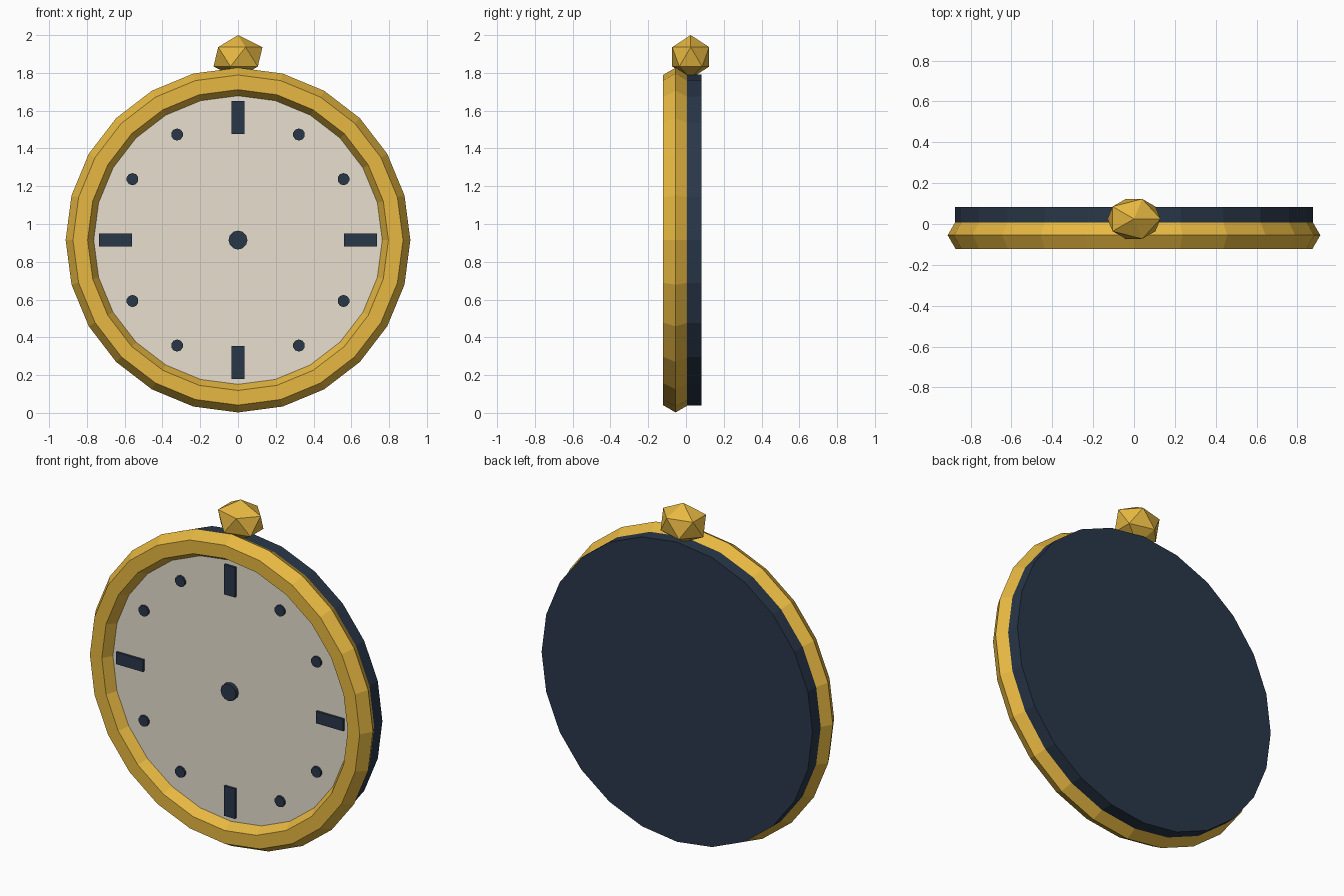
import bpy
from math import sin, cos, pi, radians
from mathutils import Matrix, Vector

CZ = 0.915      # height of the dial centre
DIAL_Y = -0.066  # front surface of the dial

if "Cube" in bpy.data.objects:
    bpy.data.objects.remove(bpy.data.objects["Cube"], do_unlink=True)


def material(name, rgb):
    linear = [((c / 255 + 0.055) / 1.055) ** 2.4 for c in rgb] + [1.0]
    mat = bpy.data.materials.new(name)
    mat.use_nodes = True
    mat.diffuse_color = linear
    mat.node_tree.nodes["Principled BSDF"].inputs["Base Color"].default_value = linear
    return mat


gold = material("gold", (232, 185, 66))
navy = material("navy", (41, 55, 73))
cream = material("cream", (232, 224, 208))


def finish(name, mat):
    obj = bpy.context.object
    obj.name = name
    obj.data.materials.append(mat)
    return obj


def disc(name, mat, radius, front, back, sides, x=0, z=CZ):
    """Cylinder lying along y, with a corner pointing straight up."""
    bpy.ops.mesh.primitive_cylinder_add(
        vertices=sides, radius=radius, depth=back - front,
        location=(x, (front + back) / 2, z), rotation=(pi / 2, 0, 0))
    return finish(name, mat)


# Case, dial and centre hub
disc("case", navy, 0.877, -0.05, 0.083, 24)
disc("dial", cream, 0.775, DIAL_Y, -0.04, 24)
disc("centre_hub", navy, 0.05, DIAL_Y - 0.024, DIAL_Y + 0.005, 12)

# Six-sided bezel ring
bpy.ops.mesh.primitive_torus_add(
    major_segments=24, minor_segments=6, major_radius=0.835, minor_radius=0.0775,
    location=(0, -0.055, CZ), rotation=(pi / 2, 0, 0))
bezel = finish("bezel", gold)
bezel.data.shade_flat()

# Hour markers: bars on the quarters, dots between
for hour in range(12):
    a = radians(30 * hour)
    if hour % 3 == 0:
        r = 0.648
        bpy.ops.mesh.primitive_cube_add(
            size=1, location=(r * sin(a), DIAL_Y - 0.004, CZ + r * cos(a)),
            rotation=(0, a, 0))
        bar = finish(f"hour_bar_{hour}", navy)
        bar.scale = (0.07, 0.018, 0.175)
    else:
        r = 0.645
        disc(f"hour_dot_{hour}", navy, 0.032, DIAL_Y - 0.012, DIAL_Y + 0.005, 10,
             r * sin(a), CZ + r * cos(a))

# Faceted winding crown
bpy.ops.mesh.primitive_ico_sphere_add(subdivisions=1, radius=1, location=(0, 0.025, 1.885))
crown = finish("crown", gold)
crown.scale = (0.145, 0.115, 0.115)
